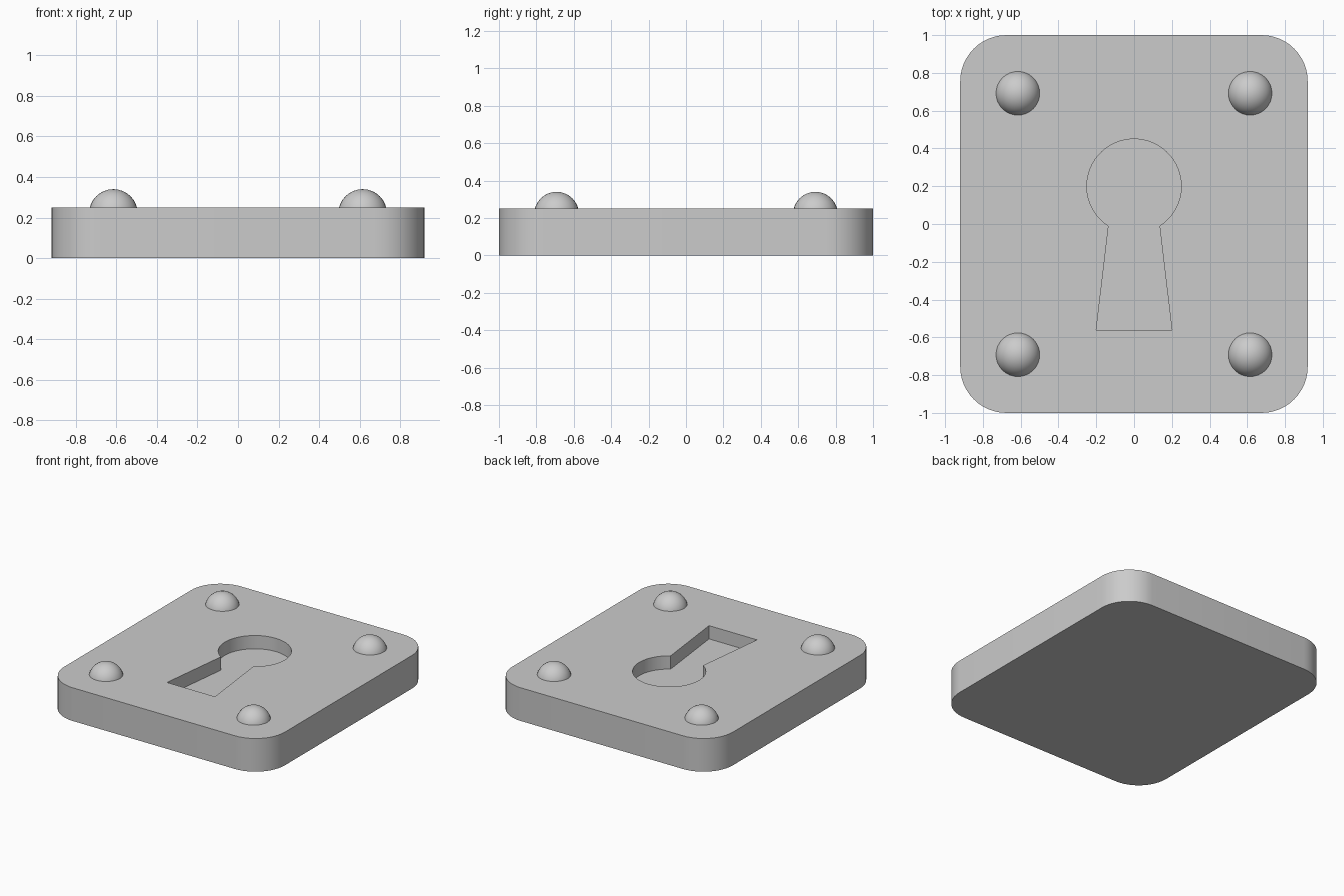
import bpy
import bmesh
from math import cos, sin, pi, radians, asin

if "Cube" in bpy.data.objects:
    bpy.data.objects.remove(bpy.data.objects["Cube"], do_unlink=True)

HALF_W, HALF_L, THICK = 0.92, 1.0, 0.25
CORNER_R = 0.245
RECESS_DEPTH = 0.1
RIVET_R, RIVET_X, RIVET_Y, RIVET_Z = 0.12, 0.615, 0.692, 0.22

grey = bpy.data.materials.new("light grey")
grey.use_nodes = True
grey.diffuse_color = (0.6, 0.6, 0.6, 1)
grey.node_tree.nodes["Principled BSDF"].inputs["Base Color"].default_value = (0.6, 0.6, 0.6, 1)


def arc(cx, cy, r, start, end, steps):
    """Points along a circular arc, both ends included."""
    angles = [start + (end - start) * i / steps for i in range(steps + 1)]
    return [(cx + r * cos(a), cy + r * sin(a)) for a in angles]


def add_object(name, bm):
    mesh = bpy.data.meshes.new(name)
    bm.to_mesh(mesh)
    bm.free()
    mesh.materials.append(grey)
    obj = bpy.data.objects.new(name, mesh)
    bpy.context.collection.objects.link(obj)
    return obj


def prism(name, outline, z0, z1):
    """Extrude a flat outline straight up."""
    bm = bmesh.new()
    face = bm.faces.new([bm.verts.new((x, y, z0)) for x, y in outline])
    top = bmesh.ops.extrude_face_region(bm, geom=[face])["geom"]
    verts = [v for v in top if isinstance(v, bmesh.types.BMVert)]
    bmesh.ops.translate(bm, verts=verts, vec=(0, 0, z1 - z0))
    bmesh.ops.recalc_face_normals(bm, faces=bm.faces)
    return add_object(name, bm)


def shade(obj):
    bpy.ops.object.select_all(action="DESELECT")
    obj.select_set(True)
    bpy.context.view_layer.objects.active = obj
    bpy.ops.object.shade_smooth_by_angle(angle=radians(30))


# Plate with rounded corners
outline = []
for i, (sx, sy) in enumerate([(1, 1), (-1, 1), (-1, -1), (1, -1)]):
    outline += arc(sx * (HALF_W - CORNER_R), sy * (HALF_L - CORNER_R),
                   CORNER_R, i * pi / 2, (i + 1) * pi / 2, 12)
plate = prism("plate", outline, 0, THICK)

# Keyhole recess: round head above a flared slot
head_r, neck_x = 0.25, 0.135
neck = asin(neck_x / head_r)
keyhole = arc(0, 0.2, head_r, -pi / 2 + neck, 3 * pi / 2 - neck, 48)
keyhole += [(-0.2, -0.56), (0.2, -0.56)]
cutter = prism("keyhole_cutter", keyhole, THICK - RECESS_DEPTH, THICK + 0.2)
cutter.hide_render = True

cut = plate.modifiers.new("keyhole", "BOOLEAN")
cut.operation, cut.solver, cut.object = "DIFFERENCE", "EXACT", cutter
bpy.context.view_layer.objects.active = plate
bpy.ops.object.modifier_apply(modifier=cut.name)
bpy.data.objects.remove(cutter, do_unlink=True)
shade(plate)

# Domed rivets, one near each corner
for side, sx in (("right", -1), ("left", 1)):
    for end, sy in (("front", -1), ("back", 1)):
        bm = bmesh.new()
        bmesh.ops.create_uvsphere(bm, u_segments=32, v_segments=16, radius=RIVET_R)
        # Keep only the dome, sunk slightly into the plate
        bmesh.ops.bisect_plane(bm, geom=bm.verts[:] + bm.edges[:] + bm.faces[:],
                               plane_co=(0, 0, 0), plane_no=(0, 0, 1), clear_inner=True)
        rivet = add_object(f"rivet_{end}_{side}", bm)
        rivet.location = (sx * RIVET_X, sy * RIVET_Y, RIVET_Z)
        shade(rivet)
